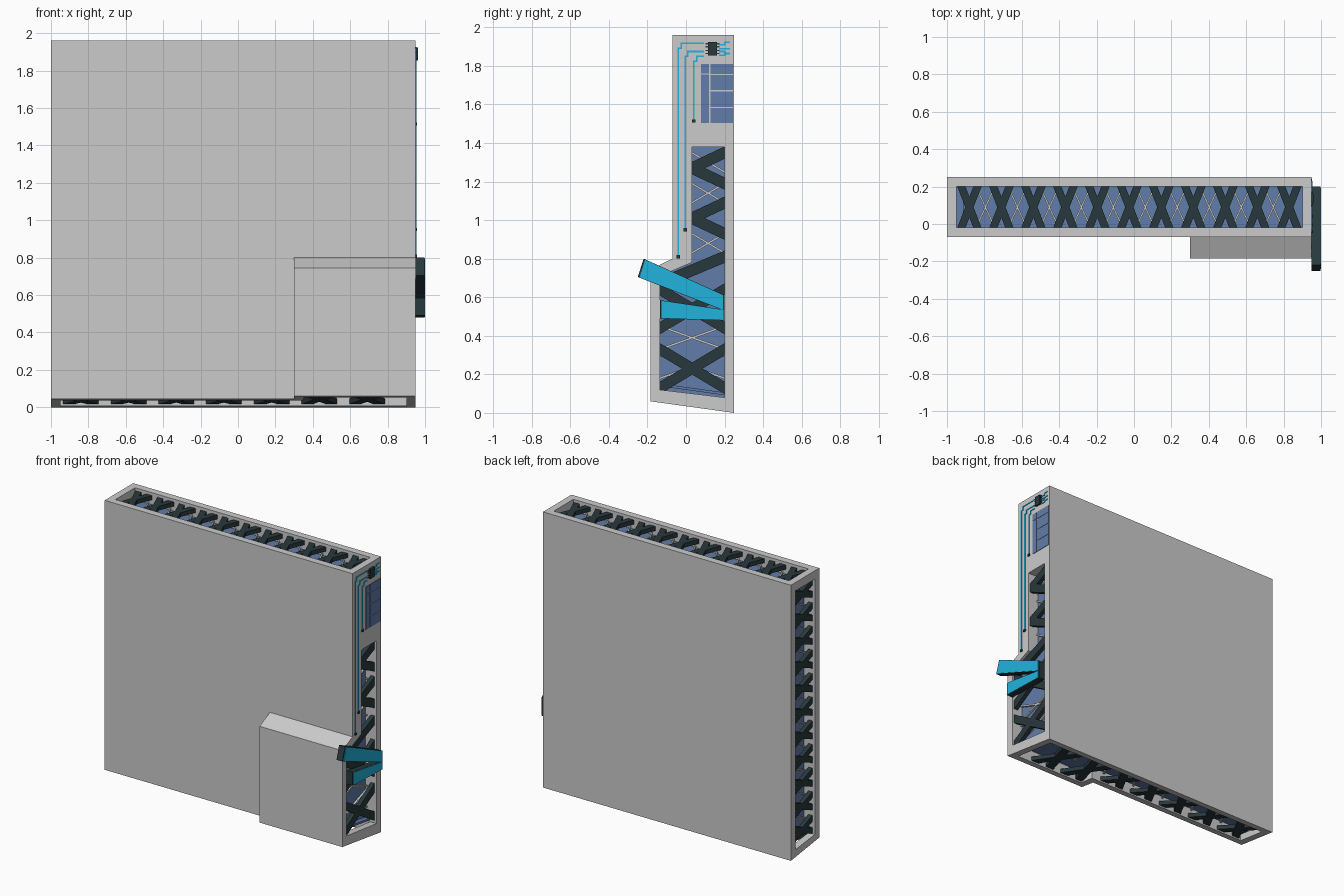
import bpy, bmesh
from mathutils import Vector

if "Cube" in bpy.data.objects:
    bpy.data.objects.remove(bpy.data.objects["Cube"])


def material(name, rgb):
    m = bpy.data.materials.new(name)
    m.diffuse_color = (*rgb, 1)
    m.use_nodes = True
    m.node_tree.nodes["Principled BSDF"].inputs["Base Color"].default_value = m.diffuse_color
    return m


DARK = material("dark_metal", (0.022, 0.04, 0.046))
BLUE = material("blue_panel", (0.12, 0.20, 0.40))
CYAN = material("cyan_trim", (0.015, 0.45, 0.72))


def underside(y):
    """Height of the sloping underside."""
    return 0.06 * (0.25 - y) / 0.435


# Each side maps (along, across, depth below surface) to a point
def right(u, v, d): return (0.95 - d, v, u)
def left(u, v, d): return (-1 + d, v, u)
def top(u, v, d): return (u, v, 1.96 - d)
def bottom(u, v, d): return (u, v, underside(v) + d)


def prisms(name, side, shapes, d0, d1, mat=None):
    """One object made of flat outlines given thickness from depth d0 to d1."""
    bm = bmesh.new()
    for pts in shapes:
        a = [bm.verts.new(side(u, v, d0)) for u, v in pts]
        b = [bm.verts.new(side(u, v, d1)) for u, v in pts]
        bm.faces.new(a)
        bm.faces.new(b[::-1])
        for i in range(len(pts)):
            j = (i + 1) % len(pts)
            bm.faces.new((a[j], a[i], b[i], b[j]))
    bmesh.ops.recalc_face_normals(bm, faces=bm.faces)
    mesh = bpy.data.meshes.new(name)
    bm.to_mesh(mesh)
    bm.free()
    ob = bpy.data.objects.new(name, mesh)
    bpy.context.collection.objects.link(ob)
    if mat:
        mesh.materials.append(mat)
    return ob


def rect(u0, u1, v0, v1):
    return [(u0, v0), (u1, v0), (u1, v1), (u0, v1)]


def arm(u0, v0, u1, v1, w):
    return [(u0 - w, v0), (u0 + w, v0), (u1 + w, v1), (u1 - w, v1)]


def cross(u, v0, v1, du, w):
    return [arm(u - du, v0, u + du, v1, w), arm(u + du, v0, u - du, v1, w)]


# Hollowed body: stepped profile, with the front step kept only on the right
profile = [(underside(-0.185), -0.185), (0, 0.25), (1.96, 0.25),
           (1.96, -0.07), (0.80, -0.07), (0.745, -0.185)]
body = prisms("wall_body", right, [profile], 0, 1.95)

right_hole = [(0.12, -0.135), (0.08, 0.20), (1.38, 0.20),
              (1.38, 0.03), (0.78, 0.03), (0.71, -0.135)]
left_hole = [(0.085, -0.02), (0.06, 0.20), (1.90, 0.20), (1.90, -0.02)]
top_hole = rect(-0.95, 0.90, -0.02, 0.20)
bottom_hole = [(-0.95, -0.02), (0.35, -0.02), (0.35, -0.135),
               (0.90, -0.135), (0.90, 0.20), (-0.95, 0.20)]

cutters = [
    prisms("step_cutter", top, [rect(-1.2, 0.30, -0.4, -0.07)], -0.2, 2.2),
    prisms("right_cutter", right, [right_hole], -0.1, 0.10),
    prisms("left_cutter", left, [left_hole], -0.1, 0.10),
    prisms("top_cutter", top, [top_hole], -0.1, 0.10),
    prisms("bottom_cutter", bottom, [bottom_hole], -0.1, 0.10),
]
for c in cutters:
    mod = body.modifiers.new(c.name, 'BOOLEAN')
    mod.operation = 'DIFFERENCE'
    mod.solver = 'EXACT'
    mod.object = c

# Bake the cuts, then drop the cutters
deps = bpy.context.evaluated_depsgraph_get()
baked = bpy.data.meshes.new_from_object(body.evaluated_get(deps))
body.modifiers.clear()
body.data = baked
for c in cutters:
    c.hide_render = True
    bpy.data.objects.remove(c)

# Blue panels at the back of each opening
prisms("right_inner_panel", right, [right_hole], 0.085, 0.099, BLUE)
prisms("left_inner_panel", left, [left_hole], 0.085, 0.099, BLUE)
prisms("top_inner_panel", top, [top_hole], 0.085, 0.099, BLUE)
prisms("bottom_inner_panel", bottom, [bottom_hole], 0.085, 0.099, BLUE)

# Heavy cross braces and thin ribs: top and left
for name, side, start, pitch in (("top", top, -0.88, 0.171), ("left", left, 0.15, 0.168)):
    heavy, thin = [], []
    for i in range(11):
        u = start + i * pitch
        heavy += cross(u, -0.02, 0.20, 0.043, 0.022)
        if i < 10:
            thin += cross(u + pitch / 2, -0.02, 0.20, 0.05, 0.005)
    prisms(name + "_braces", side, heavy, 0.02, 0.05, DARK)
    prisms(name + "_ribs", side, thin, 0.07, 0.084)

# Bottom braces, wider under the front step
heavy, thin = [], []
for i in range(7):
    u = -0.84 + i * 0.255
    low = -0.135 if i > 4 else -0.02
    heavy += cross(u, low, 0.20, 0.065, 0.03)
    if i < 6:
        thin += cross(u + 0.127, -0.02, 0.20, 0.06, 0.006)
prisms("bottom_braces", bottom, heavy, 0.01, 0.04, DARK)
prisms("bottom_ribs", bottom, thin, 0.07, 0.084)

# Right braces: full crosses low down, half crosses in the narrow part
heavy = cross(0.23, -0.135, 0.20, 0.10, 0.032) + cross(0.54, -0.135, 0.20, 0.10, 0.032)
heavy.append(arm(0.67, -0.135, 0.81, 0.20, 0.032))
for z in (1.01, 1.27):
    heavy += [arm(z, 0.03, z + s * 0.08, 0.20, 0.032) for s in (-1, 1)]
prisms("right_braces", right, heavy, 0.015, 0.045, DARK)
thin = cross(0.39, -0.135, 0.20, 0.06, 0.006) + cross(0.24, -0.135, 0.20, 0.06, 0.006)
for z in (0.88, 1.14, 1.30):
    thin += cross(z, 0.03, 0.20, 0.05, 0.006)
prisms("right_ribs", right, thin, 0.07, 0.084)

# Tiled blue panel high on the right side
tiles = [rect(1.505, 1.755, 0.077, 0.12), rect(1.76, 1.81, 0.077, 0.12)]
tiles += [rect(a, b, 0.128, 0.244) for a, b in
          ((1.505, 1.582), (1.588, 1.668), (1.674, 1.752), (1.758, 1.81))]
prisms("side_tiles", right, tiles, -0.003, 0.01, BLUE)

# Chip with pins
prisms("chip", right, [rect(1.855, 1.925, 0.115, 0.16)], -0.013, 0.01, DARK)
pins = [rect(z - 0.003, z + 0.003, 0.10, 0.175)
        for z in (1.865, 1.88, 1.90, 1.915)]
prisms("chip_pins", right, pins, -0.006, 0.005, DARK)


# Circuit traces as runs of straight pieces ending in pads
def run(points, w=0.004):
    out = []
    for (y0, z0), (y1, z1) in zip(points, points[1:]):
        out.append(rect(min(z0, z1) - w, max(z0, z1) + w,
                        min(y0, y1) - w, max(y0, y1) + w))
    return out


traces, pads = [], []
for y, z_start, z_end in ((-0.04, 1.917, 0.81), (-0.005, 1.875, 0.95), (0.04, 1.85, 1.515)):
    traces += run([(0.09, z_start), (y + 0.015, z_start), (y + 0.015, z_start - 0.025),
                   (y, z_start - 0.025), (y, z_end)])
    pads.append(rect(z_end - 0.008, z_end + 0.008, y - 0.009, y + 0.009))
for z, step in ((1.91, 0.012), (1.89, 0), (1.875, -0.012), (1.855, 0.01)):
    traces += run([(0.175, z), (0.20, z), (0.20, z + step), (0.225, z + step)])
prisms("circuit_traces", right, traces, -0.004, 0.005, CYAN)
prisms("circuit_pads", right, pads, -0.008, 0.005, DARK)

# Plain angular trim plates standing off the right side, cyan faced
plates = [
    [(0.80, -0.22), (0.705, -0.25), (0.53, 0.20), (0.61, 0.20)],
    [(0.585, -0.135), (0.49, -0.135), (0.48, 0.20), (0.535, 0.20)],
]
prisms("trim_backing", right, plates, -0.046, 0.0, DARK)
inner = []
for p in plates:
    c = sum((Vector(q) for q in p), Vector((0, 0))) / len(p)
    inner.append([tuple(c + (Vector(q) - c) * 0.96) for q in p])
prisms("trim_face", right, inner, -0.05, -0.04, CYAN)
